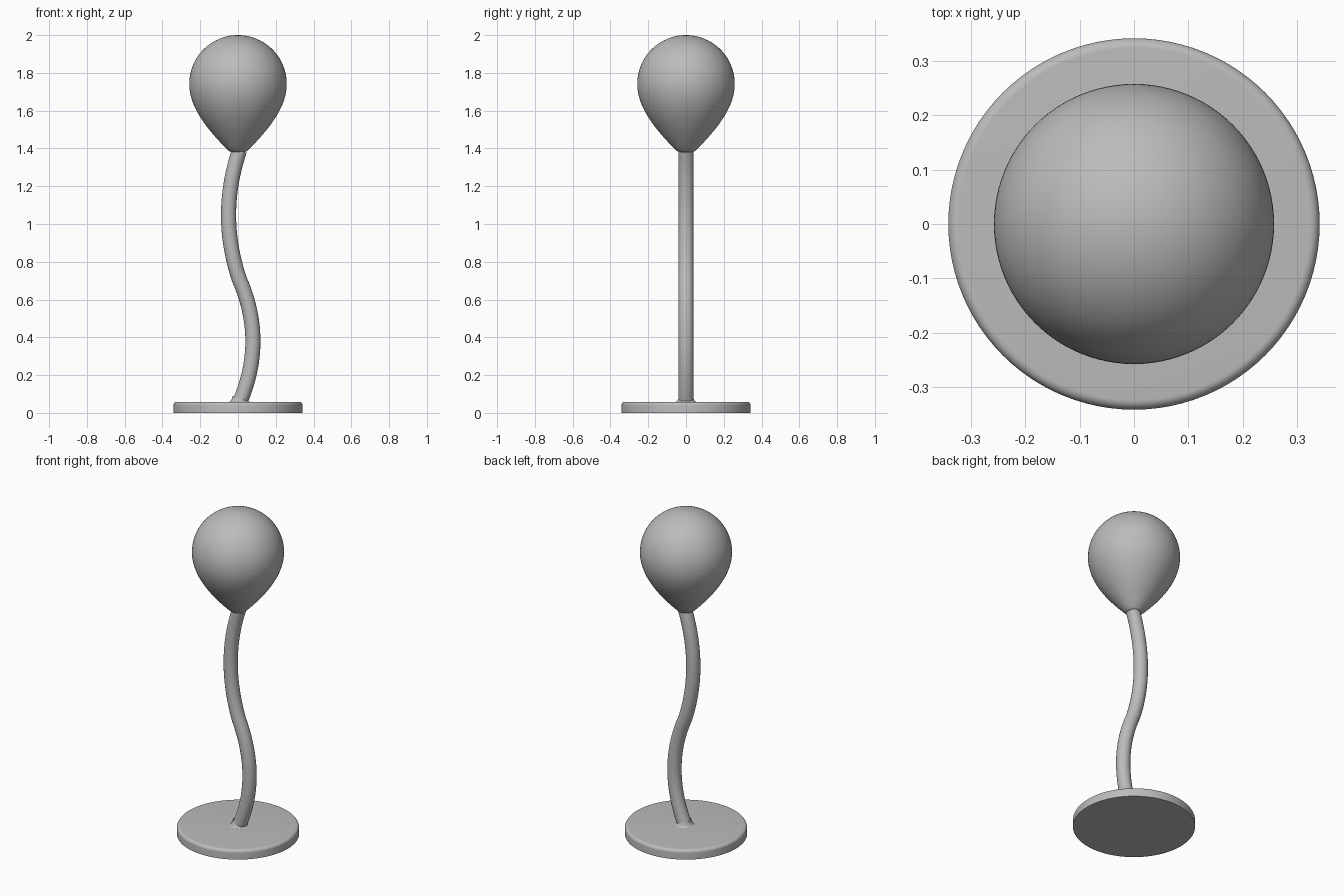
import bpy, bmesh, math
from mathutils import Vector

cube = bpy.data.objects.get("Cube")
if cube:
    bpy.data.objects.remove(cube)

grey = bpy.data.materials.new("plain grey")
grey.use_nodes = True
colour = (0.5, 0.5, 0.5, 1)
grey.diffuse_color = colour
grey.node_tree.nodes["Principled BSDF"].inputs["Base Color"].default_value = colour


def lathe(name, profile, x=0.0, steps=96, sharp=35):
    """Spin an (r, z) profile around a vertical axis at x."""
    bm = bmesh.new()
    verts = [bm.verts.new((x + r, 0, z)) for r, z in profile]
    edges = [bm.edges.new(pair) for pair in zip(verts, verts[1:])]
    bmesh.ops.spin(bm, geom=verts + edges, cent=(x, 0, 0), axis=(0, 0, 1),
                   angle=math.tau, steps=steps, use_merge=True)
    bmesh.ops.remove_doubles(bm, verts=bm.verts, dist=0.0001)
    bmesh.ops.recalc_face_normals(bm, faces=bm.faces)
    mesh = bpy.data.meshes.new(name)
    bm.to_mesh(mesh)
    bm.free()
    mesh.materials.append(grey)
    obj = bpy.data.objects.new(name, mesh)
    bpy.context.collection.objects.link(obj)
    bpy.ops.object.select_all(action='DESELECT')
    obj.select_set(True)
    bpy.context.view_layer.objects.active = obj
    bpy.ops.object.shade_smooth_by_angle(angle=math.radians(sharp))
    return obj


def arc(cr, cz, rad, start, end, n):
    """Points on a circular arc, angles in degrees."""
    angles = [math.radians(start + (end - start) * i / n) for i in range(n + 1)]
    return [(cr + rad * math.cos(a), cz + rad * math.sin(a)) for a in angles]


def bezier(a, b, c, d, n):
    a, b, c, d = map(Vector, (a, b, c, d))
    ts = [i / n for i in range(n + 1)]
    return [tuple(a * (1 - t)**3 + b * 3 * t * (1 - t)**2
                  + c * 3 * t * t * (1 - t) + d * t**3) for t in ts]


# Base disc with a rounded upper rim
lathe("base_disc", [(0, 0), (0.342, 0)] + arc(0.324, 0.040, 0.018, 0, 90, 8) + [(0, 0.058)])

# Small fillet where the stem meets the base
lathe("stem_collar", bezier((0.058, 0.056), (0.045, 0.060), (0.041, 0.070), (0.036, 0.09), 8), x=0.008)

# Head: round crown, then a tapering lower part that ends in a rounded neck
crown = arc(0, 1.742, 0.258, 90, -6, 32)
crown[0] = (0, 2.0)
lathe("head_crown", crown)
taper = bezier(crown[-1], (0.245, 1.60), (0.15, 1.49), (0.068, 1.405), 24)
lathe("head_taper", taper + [(0.058, 1.396), (0.050, 1.388), (0.040, 1.382), (0, 1.380)])

# Stem: two opposite bows swept as a round tube
curve = bpy.data.curves.new("stem", 'CURVE')
curve.dimensions = '3D'
curve.bevel_depth = 0.04
curve.bevel_resolution = 8
curve.resolution_u = 24
curve.use_fill_caps = True
curve.materials.append(grey)
spline = curve.splines.new('BEZIER')
spline.bezier_points.add(2)
path = [(0.002, 0.04), (0.006, 0.71), (0.008, 1.39)]
bows = [0.1, -0.076]
for point, (x, z) in zip(spline.bezier_points, path):
    point.handle_left_type = point.handle_right_type = 'FREE'
    point.co = point.handle_left = point.handle_right = (x, 0, z)
for i, bow in enumerate(bows):
    p, q = spline.bezier_points[i], spline.bezier_points[i + 1]
    side = Vector((bow, 0, 0))
    p.handle_right = p.co.lerp(q.co, 1 / 3) + side
    q.handle_left = p.co.lerp(q.co, 2 / 3) + side
stem = bpy.data.objects.new("stem", curve)
bpy.context.collection.objects.link(stem)
bpy.ops.object.select_all(action='DESELECT')
stem.select_set(True)
bpy.context.view_layer.objects.active = stem
bpy.ops.object.convert(target='MESH')
bpy.ops.object.shade_smooth_by_angle(angle=math.radians(35))
